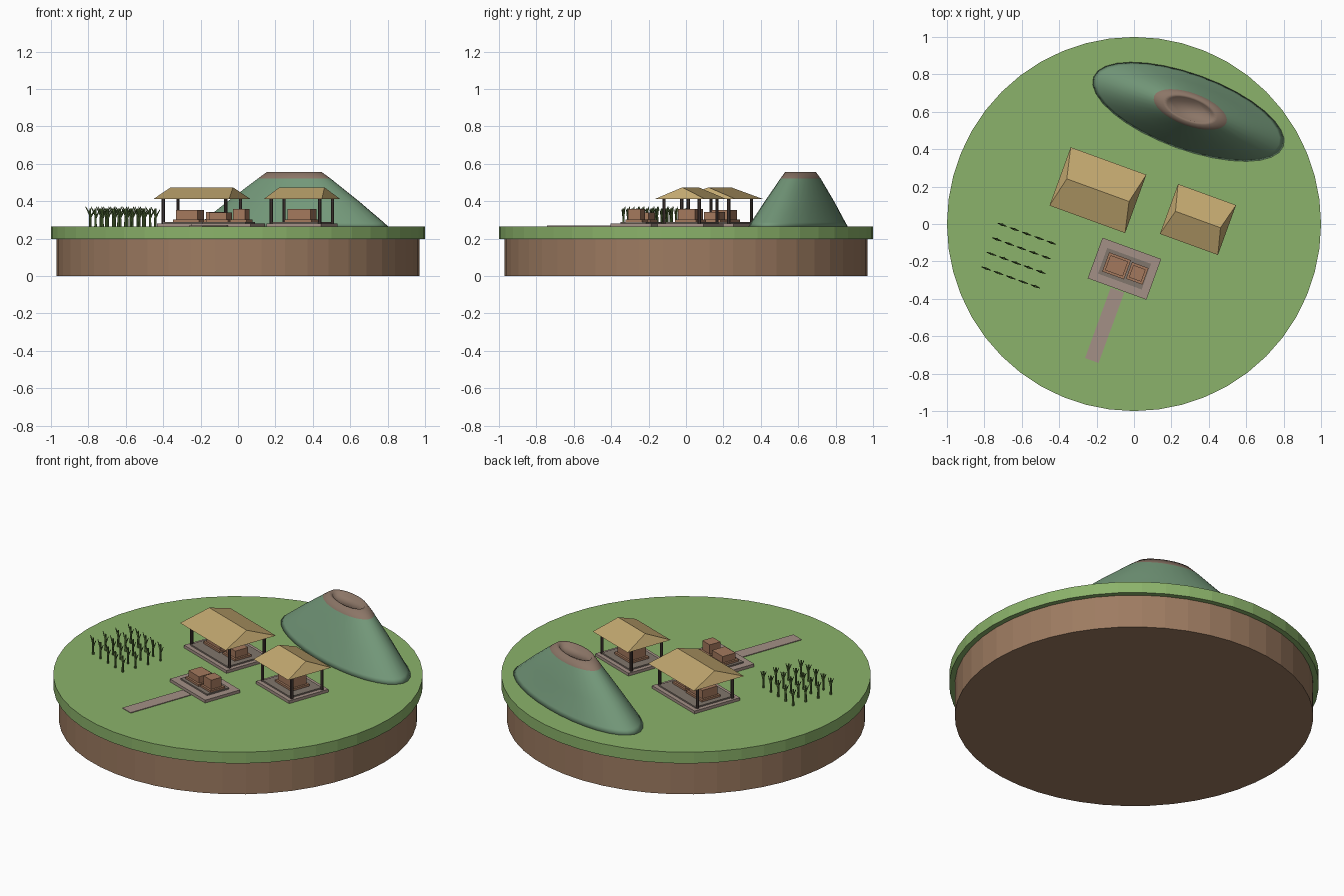
import bpy, bmesh, math
from mathutils import Matrix, Vector

cube = bpy.data.objects.get("Cube")
if cube:
    bpy.data.objects.remove(cube, do_unlink=True)

GROUND = 0.265
TILT = math.radians(-20)


def material(name, rgb):
    m = bpy.data.materials.new(name)
    m.use_nodes = True
    m.diffuse_color = (*rgb, 1)
    m.node_tree.nodes["Principled BSDF"].inputs["Base Color"].default_value = (*rgb, 1)
    return m


GRASS = material("grass green", (0.26, 0.45, 0.145))
SOIL = material("soil brown", (0.34, 0.2, 0.12))
THATCH = material("straw", (0.54, 0.39, 0.16))
SLOPE = material("forest green", (0.17, 0.31, 0.19))
ROCK = material("crater rock", (0.26, 0.18, 0.135))
PAVING = material("pale stone", (0.37, 0.28, 0.24))
FLOOR = material("grey stone", (0.22, 0.18, 0.15))
CLAY = material("clay brown", (0.37, 0.19, 0.11))
POST = material("dark timber", (0.07, 0.048, 0.042))
PLANT = material("plant green", (0.09, 0.16, 0.04))


def finish(name, bm, mats, origin=(0, 0), turn=0.0, smooth=False):
    """Turn a bmesh into a placed object."""
    bmesh.ops.recalc_face_normals(bm, faces=bm.faces)
    me = bpy.data.meshes.new(name)
    bm.to_mesh(me)
    bm.free()
    for m in mats:
        me.materials.append(m)
    for p in me.polygons:
        p.use_smooth = smooth
    ob = bpy.data.objects.new(name, me)
    ob.location = (origin[0], origin[1], 0)
    ob.rotation_euler.z = turn
    bpy.context.collection.objects.link(ob)
    return ob


def add_box(bm, x, y, z0, z1, length, width):
    mat = Matrix.Translation((x, y, (z0 + z1) / 2)) @ Matrix.Diagonal((length, width, z1 - z0, 1))
    bmesh.ops.create_cube(bm, size=1, matrix=mat)


def add_rod(bm, a, b, r0, r1, sides):
    a, b = Vector(a), Vector(b)
    d = b - a
    mat = Matrix.Translation((a + b) / 2) @ d.to_track_quat('Z', 'Y').to_matrix().to_4x4()
    bmesh.ops.create_cone(bm, cap_ends=True, segments=sides, radius1=r0, radius2=r1,
                          depth=d.length, matrix=mat)


def disc(name, radius, z0, z1, mat):
    bm = bmesh.new()
    add_rod(bm, (0, 0, z0), (0, 0, z1), radius, radius, 48)
    finish(name, bm, [mat])


# Island base
disc("soil_base", 0.97, 0, 0.2, SOIL)
disc("grass_top", 1.0, 0.198, GROUND, GRASS)


# Mountain: elliptical rings (half length, half width, height, centre shift)
def mountain():
    rings = [(0.544, 0.204, 0.262, 0), (0.515, 0.192, 0.287, 0), (0.376, 0.146, 0.395, 0.5),
             (0.206, 0.088, 0.52, 1), (0.154, 0.068, 0.556, 1),
             (0.13, 0.055, 0.553, 1), (0.12, 0.05, 0.535, 1)]
    bm = bmesh.new()
    n = 32
    loops = []
    for a, b, z, s in rings:
        loops.append([bm.verts.new((a * math.cos(t) + 0.005 * s, b * math.sin(t) + 0.015 * s, z))
                      for t in (2 * math.pi * i / n for i in range(n))])
    for k in range(len(loops) - 1):
        lo, hi = loops[k], loops[k + 1]
        for i in range(n):
            j = (i + 1) % n
            f = bm.faces.new((lo[i], lo[j], hi[j], hi[i]))
            f.material_index = 1 if k >= 3 else 0
    bm.faces.new(loops[0])
    bm.faces.new(loops[-1]).material_index = 1
    finish("mountain", bm, [SLOPE, ROCK], (0.291, 0.6), TILT, smooth=True)


mountain()


# Stone platform with a smaller raised floor
def platform(name, centre, length, width, step):
    bm = bmesh.new()
    add_box(bm, 0, 0, GROUND - 0.003, 0.282, length, width)
    finish(name + "_platform", bm, [PAVING], centre, TILT)
    bm = bmesh.new()
    add_box(bm, 0, 0, 0.28, 0.29, length - step, width - step)
    finish(name + "_floor", bm, [FLOOR], centre, TILT)


# Clay block on a wider plinth
def block(name, centre, x, length, width, top):
    bm = bmesh.new()
    add_box(bm, x, 0, 0.288, 0.302, length + 0.024, width + 0.024)
    add_box(bm, x, 0, 0.3, top, length, width)
    finish(name, bm, [CLAY], centre, TILT)


# Open hut: four posts and a hipped straw roof
def hut(name, centre, eave, ridge, posts):
    bm = bmesh.new()
    for sx in (-1, 1):
        for sy in (-1, 1):
            x, y = sx * posts[0], sy * posts[1]
            add_rod(bm, (x, y, 0.28), (x, y, 0.425), 0.009, 0.009, 8)
    finish(name + "_posts", bm, [POST], centre, TILT)

    bm = bmesh.new()
    ex, ey = eave
    lo = [bm.verts.new((x * ex, y * ey, 0.412)) for x, y in ((-1, -1), (1, -1), (1, 1), (-1, 1))]
    left, right = (bm.verts.new((s * ridge, 0, 0.474)) for s in (-1, 1))
    for f in ((lo[0], lo[1], right, left), (lo[2], lo[3], left, right),
              (lo[1], lo[2], right), (lo[3], lo[0], left), lo[::-1]):
        bm.faces.new(f)
    finish(name + "_roof", bm, [THATCH], centre, TILT)


# Large hut
big = (-0.193, 0.181)
platform("large_hut", big, 0.4, 0.3, 0.05)
hut("large_hut", big, (0.215, 0.166), 0.177, (0.178, 0.115))
block("large_hut_main_block", big, -0.068, 0.125, 0.1, 0.352)
block("large_hut_side_block", big, 0.085, 0.09, 0.085, 0.343)

# Small hut
small = (0.342, 0.024)
platform("small_hut", small, 0.31, 0.26, 0.05)
hut("small_hut", small, (0.165, 0.142), 0.128, (0.138, 0.1))
block("small_hut_block", small, 0, 0.13, 0.096, 0.358)

# Open terrace
terrace = (-0.051, -0.239)
platform("terrace", terrace, 0.334, 0.231, 0.085)
block("terrace_large_block", terrace, -0.045, 0.1, 0.085, 0.34)
block("terrace_small_block", terrace, 0.073, 0.07, 0.07, 0.357)

# Footpath
bm = bmesh.new()
add_box(bm, 0, 0, GROUND - 0.002, GROUND + 0.004, 0.077, 0.4)
finish("footpath", bm, [PAVING], (-0.157, -0.542), TILT)

# Crop field: rows of stalks with paired upright leaves
bm = bmesh.new()
for row in range(4):
    for col in range(5):
        x, y = (col - 2) * 0.07, (row - 1.5) * 0.083
        add_rod(bm, (x, y, GROUND - 0.003), (x, y, 0.362), 0.007, 0.005, 6)
        for side, z in ((-1, 0.325), (1, 0.31)):
            add_rod(bm, (x, y, z), (x + side * 0.026, y, z + 0.045), 0.006, 0.002, 4)
finish("crop_field", bm, [PLANT], (-0.616, -0.169), TILT)
